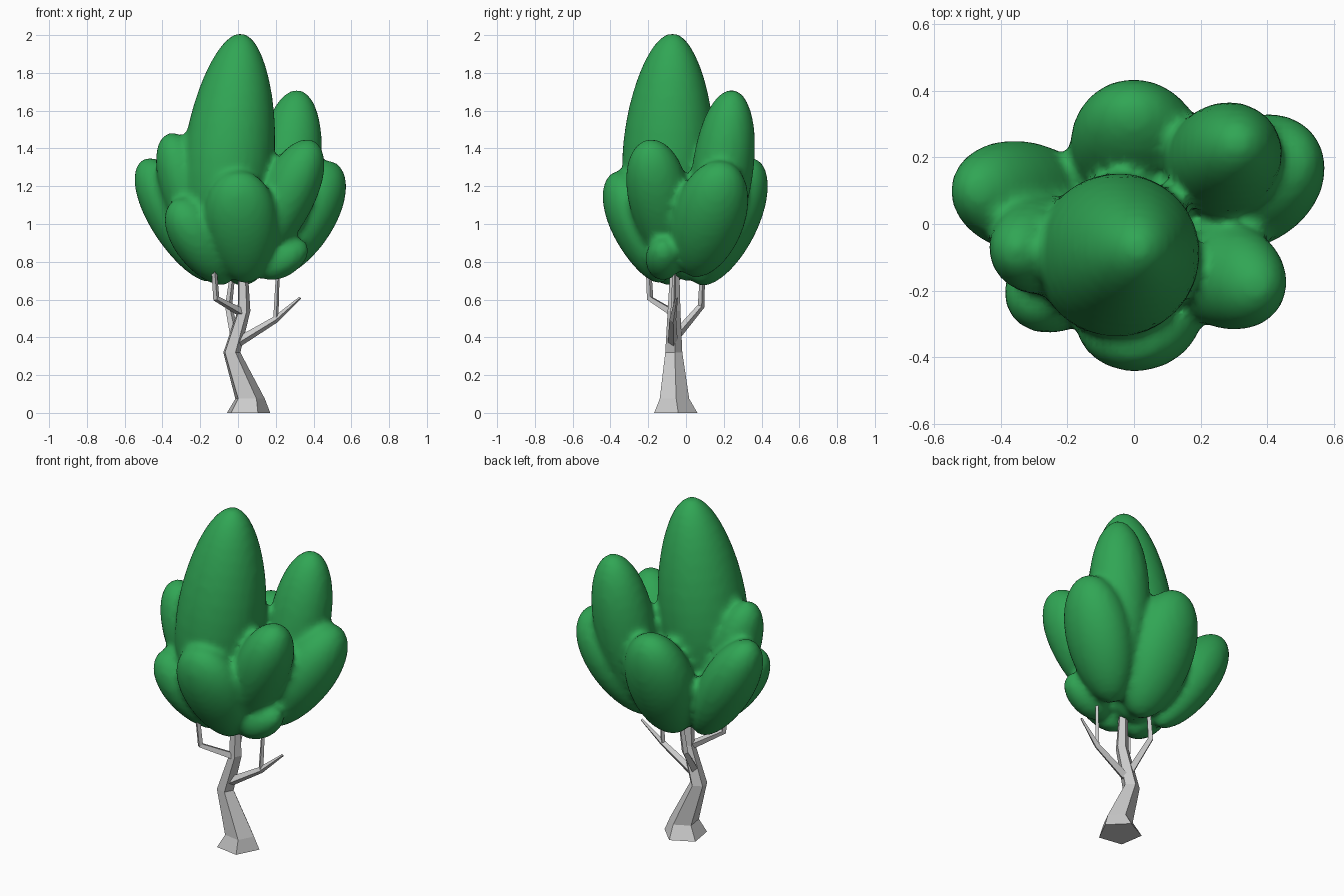
import bpy, bmesh, math
from mathutils import Vector, Matrix

if "Cube" in bpy.data.objects:
    bpy.data.objects.remove(bpy.data.objects["Cube"])


def finish(bm, name):
    bmesh.ops.recalc_face_normals(bm, faces=bm.faces)
    me = bpy.data.meshes.new(name)
    bm.to_mesh(me)
    bm.free()
    ob = bpy.data.objects.new(name, me)
    bpy.context.collection.objects.link(ob)
    return ob


def tube(name, pts, sides=5, turn=9, level=False):
    """Faceted tapering tube through points (x, y, z, radius)."""
    bm = bmesh.new()
    rings = []
    P = [Vector(p[:3]) for p in pts]
    for i, p in enumerate(P):
        d = P[min(i + 1, len(P) - 1)] - P[max(i - 1, 0)]
        q = Matrix.Identity(3) if level else Vector((0, 0, 1)).rotation_difference(d).to_matrix()
        ring = []
        for k in range(sides):
            a = math.radians(turn) + 2 * math.pi * k / sides
            ring.append(bm.verts.new(p + q @ Vector((math.cos(a), math.sin(a), 0)) * pts[i][3]))
        rings.append(ring)
    for r, s in zip(rings, rings[1:]):
        for k in range(sides):
            j = (k + 1) % sides
            bm.faces.new((r[k], r[j], s[j], s[k]))
    bm.faces.new(rings[0])
    bm.faces.new(rings[-1])
    return finish(bm, name)


# Trunk and branches
tube("trunk", [(.05, -.06, 0, .122), (.06, -.065, .075, .083), (-.035, -.067, .32, .048),
               (.03, -.065, .54, .036), (.025, -.06, .8, .024)], level=True)
tube("right_branch", [(-.015, -.07, .365, .027), (.2, -.07, .495, .018), (.33, -.05, .61, .007)], 4)
tube("right_twig", [(.2, -.07, .49, .014), (.213, -.06, .8, .009)], 4)
tube("left_branch", [(.02, -.07, .53, .024), (-.115, -.19, .605, .018), (-.13, -.2, .8, .014)], 4)
tube("back_branch", [(-.015, -.06, .40, .026), (-.05, .08, .565, .019), (-.02, .09, .8, .012)], 4)

# Leaf lobes: lower end, upper end, half width, half depth, taper (+ narrows upward)
lobes = [
    ((-.10, -.11, .85), (.02, -.07, 2.01), .238, .242, .17),     # crown
    ((.21, .13, .80), (.32, .25, 1.71), .168, .162, -.08),       # tall back right
    ((.17, .03, .73), (.515, .21, 1.32), .165, .19, -.08),       # right
    ((.07, -.07, .75), (.40, -.20, 1.44), .145, .16, -.2),       # front right
    ((.10, -.12, .735), (.365, -.12, .895), .095, .095, 0),      # small low lobe
    ((.05, -.12, .69), (-.01, -.38, 1.275), .19, .14, -.15),     # front
    ((-.05, -.06, .69), (-.34, -.25, 1.12), .14, .145, -.1),     # front left
    ((-.13, -.03, .75), (-.37, -.08, 1.48), .135, .15, -.15),    # upper left
    ((-.13, .05, .70), (-.505, .11, 1.34), .145, .165, -.1),     # left
    ((.03, .06, .68), (-.01, .37, 1.345), .2, .165, -.05),       # back
    ((.0, .0, .70), (.03, .02, 1.3), .17, .17, 0),               # core
]
bm = bmesh.new()
for lo, hi, w, dp, taper in lobes:
    lo, hi = Vector(lo), Vector(hi)
    axis = hi - lo
    z = axis.normalized()
    # local y lies along the world y direction as closely as possible
    y = (Vector((0, 1, 0)) - z * z.y).normalized()
    x = y.cross(z)
    rot = Matrix((x, y, z)).transposed()
    ball = bmesh.ops.create_uvsphere(bm, u_segments=32, v_segments=20, radius=1)
    for v in ball["verts"]:
        s = 1 - taper * v.co.z
        local = Vector((v.co.x * w * s, v.co.y * dp * s, v.co.z * axis.length / 2))
        v.co = (lo + hi) / 2 + rot @ local
foliage = finish(bm, "foliage")

# Melt the lobes into one canopy
rm = foliage.modifiers.new("merge", 'REMESH')
rm.mode = 'VOXEL'
rm.voxel_size = .02
rm.use_smooth_shade = True
sm = foliage.modifiers.new("soften", 'SMOOTH')
sm.factor = .5
sm.iterations = 4
for p in foliage.data.polygons:
    p.use_smooth = True
mat = bpy.data.materials.new("leaf_green")
mat.diffuse_color = (.03, .38, .09, 1)
mat.use_nodes = True
mat.node_tree.nodes["Principled BSDF"].inputs["Base Color"].default_value = mat.diffuse_color
foliage.data.materials.append(mat)
